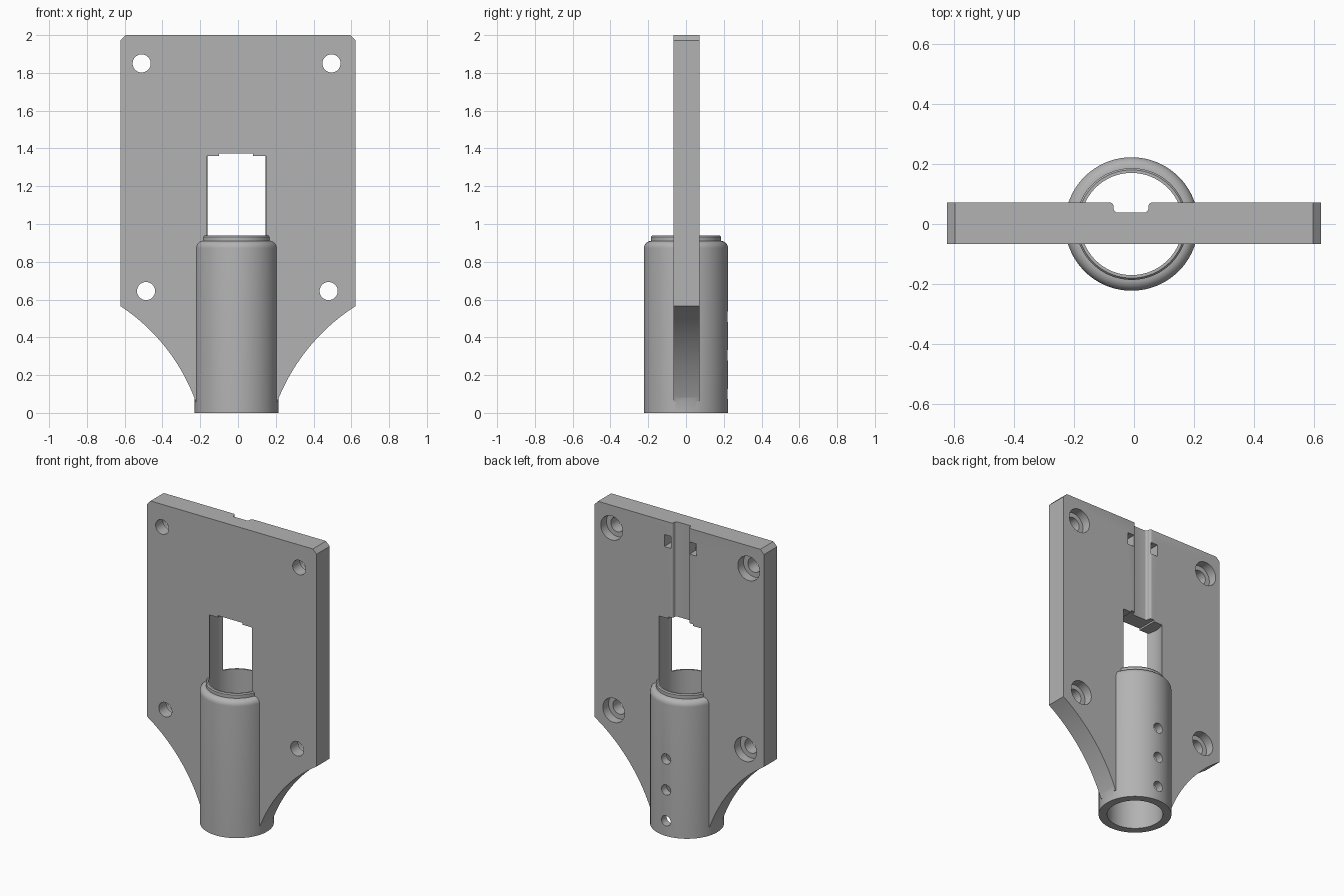
import bpy, bmesh, math
from mathutils import Vector, Matrix

cube = bpy.data.objects.get("Cube")
if cube:
    bpy.data.objects.remove(cube)

AXIS = -0.008               # x of the tube axis
FRONT, BACK = -0.066, 0.072  # faces of the plate

grey = bpy.data.materials.new("plain grey")
grey.use_nodes = True
COLOUR = (0.45, 0.45, 0.45, 1)
grey.diffuse_color = COLOUR
grey.node_tree.nodes["Principled BSDF"].inputs["Base Color"].default_value = COLOUR


def add_object(name, bm):
    bmesh.ops.recalc_face_normals(bm, faces=bm.faces)
    mesh = bpy.data.meshes.new(name)
    bm.to_mesh(mesh)
    bm.free()
    mesh.materials.append(grey)
    ob = bpy.data.objects.new(name, mesh)
    bpy.context.collection.objects.link(ob)
    return ob


def extrude(name, outline, start, direction):
    """Solid from a 3D outline pushed along a direction."""
    bm = bmesh.new()
    face = bm.faces.new([bm.verts.new(Vector(p) + Vector(start)) for p in outline])
    grown = bmesh.ops.extrude_face_region(bm, geom=[face])["geom"]
    bmesh.ops.translate(bm, vec=direction,
                        verts=[v for v in grown if isinstance(v, bmesh.types.BMVert)])
    return add_object(name, bm)


def box(name, x0, x1, y0, y1, z0, z1):
    outline = [(x0, 0, z0), (x1, 0, z0), (x1, 0, z1), (x0, 0, z1)]
    return extrude(name, outline, (0, y0, 0), (0, y1 - y0, 0))


def lathe(name, profile, place, steps=96):
    """Closed solid of (radius, height) rings, capped at both ends."""
    bm = bmesh.new()
    turns = [2 * math.pi * i / steps for i in range(steps)]
    rings = [[bm.verts.new((r * math.cos(a), r * math.sin(a), h)) for a in turns]
             for r, h in profile]
    for low, high in zip(rings, rings[1:]):
        for i in range(steps):
            j = (i + 1) % steps
            bm.faces.new((low[i], low[j], high[j], high[i]))
    bm.faces.new(rings[0])
    bm.faces.new(rings[-1])
    bm.transform(place)
    return add_object(name, bm)


def combine(target, others, operation):
    for other in others:
        mod = target.modifiers.new("combine", "BOOLEAN")
        mod.operation, mod.solver, mod.object = operation, "EXACT", other
        bpy.context.view_layer.objects.active = target
        bpy.ops.object.modifier_apply(modifier=mod.name)
        bpy.data.objects.remove(other)


def arc(start, end, sag, steps=24):
    """Points of a shallow circular arc bulging left of start-to-end."""
    a, b = Vector(start), Vector(end)
    half = (b - a) / 2
    radius = (half.length ** 2 + sag ** 2) / (2 * sag)
    normal = Vector((-half.y, half.x)).normalized()
    centre = (a + b) / 2 + normal * (sag - radius)
    spread = math.asin(half.length / radius)
    return [centre + radius * (normal * math.cos(t) + half.normalized() * math.sin(t))
            for t in (spread * (2 * i / steps - 1) for i in range(steps + 1))]


# Plate with chamfered top corners and swept lower edges
SIDE = 0.622
right_sweep = arc((0.208, 0.06), (SIDE, 0.565), 0.052)
left_sweep = arc((-SIDE, 0.565), (-0.224, 0.06), 0.052)
outline = (right_sweep + [(SIDE, 1.972), (SIDE - 0.027, 2), (0.027 - SIDE, 2), (-SIDE, 1.972)]
           + left_sweep)
plate = extrude("socket_plate", [(p[0], 0, p[1]) for p in outline],
                (0, FRONT, 0), (0, BACK - FRONT, 0))

# Tube with a rounded shoulder and a small rim
upright = Matrix.Translation((AXIS, 0, 0))
shoulder = [(0.186 + 0.036 * math.cos(t), 0.872 + 0.038 * math.sin(t))
            for t in (math.pi / 2 * i / 8 for i in range(9))]
tube = lathe("tube", [(0.222, 0)] + shoulder + [(0.186, 0.932), (0.18, 0.939)], upright)
combine(plate, [tube], "UNION")

# Bore, which also opens the window above the tube
cutters = [lathe("bore", [(0.17, -0.1), (0.17, 1.36)], upright),
           box("window_step", -0.1, 0.08, -0.12, 0.12, 1.3, 1.372)]

# Cable groove down the back, with rounded corners
GROOVE_HALF, FLOOR, ROUND = 0.058, 0.038, 0.014
half_profile = [(GROOVE_HALF + ROUND, 0.1), (GROOVE_HALF + ROUND, BACK)]
for cx, cy, first in ((GROOVE_HALF + ROUND, BACK - ROUND, 90),
                      (GROOVE_HALF - ROUND, FLOOR + ROUND, 0)):
    for i in range(1 if first else 0, 6):
        t = math.radians(first + 18 * i if first else -18 * i)
        half_profile.append((cx + ROUND * math.cos(t), cy + ROUND * math.sin(t)))
profile = half_profile + [(-x, y) for x, y in reversed(half_profile)]
cutters.append(extrude("groove", [(x - 0.01, y, 0) for x, y in profile],
                       (0, 0, 1.3), (0, 0, 0.8)))

# Strap slots joined by a tunnel under the groove
for x in (-0.102, 0.084):
    cutters.append(box("strap_slot", x - 0.025, x + 0.025, -0.02, 0.1, 1.83, 1.91))
cutters.append(box("strap_tunnel", -0.1, 0.08, -0.019, 0.012, 1.831, 1.909))

# Counterbored screw holes in the corners
face_back = Matrix.Rotation(-math.pi / 2, 4, "X")
for x, z in ((-0.51, 1.85), (0.495, 1.85), (-0.487, 0.645), (0.48, 0.645)):
    cutters.append(lathe("screw_hole",
                         [(0.048, -0.2), (0.048, 0.012), (0.08, 0.012), (0.08, 0.2)],
                         Matrix.Translation((x, 0, z)) @ face_back, 40))

# Set-screw holes in the back of the tube
for z in (0.1, 0.305, 0.51):
    cutters.append(lathe("set_screw_hole", [(0.034, 0.05), (0.034, 0.3)],
                         Matrix.Translation((AXIS, 0, z)) @ face_back, 32))
combine(plate, cutters, "DIFFERENCE")

bpy.ops.object.select_all(action="DESELECT")
plate.select_set(True)
bpy.context.view_layer.objects.active = plate
bpy.ops.object.shade_smooth_by_angle(angle=math.radians(30))
